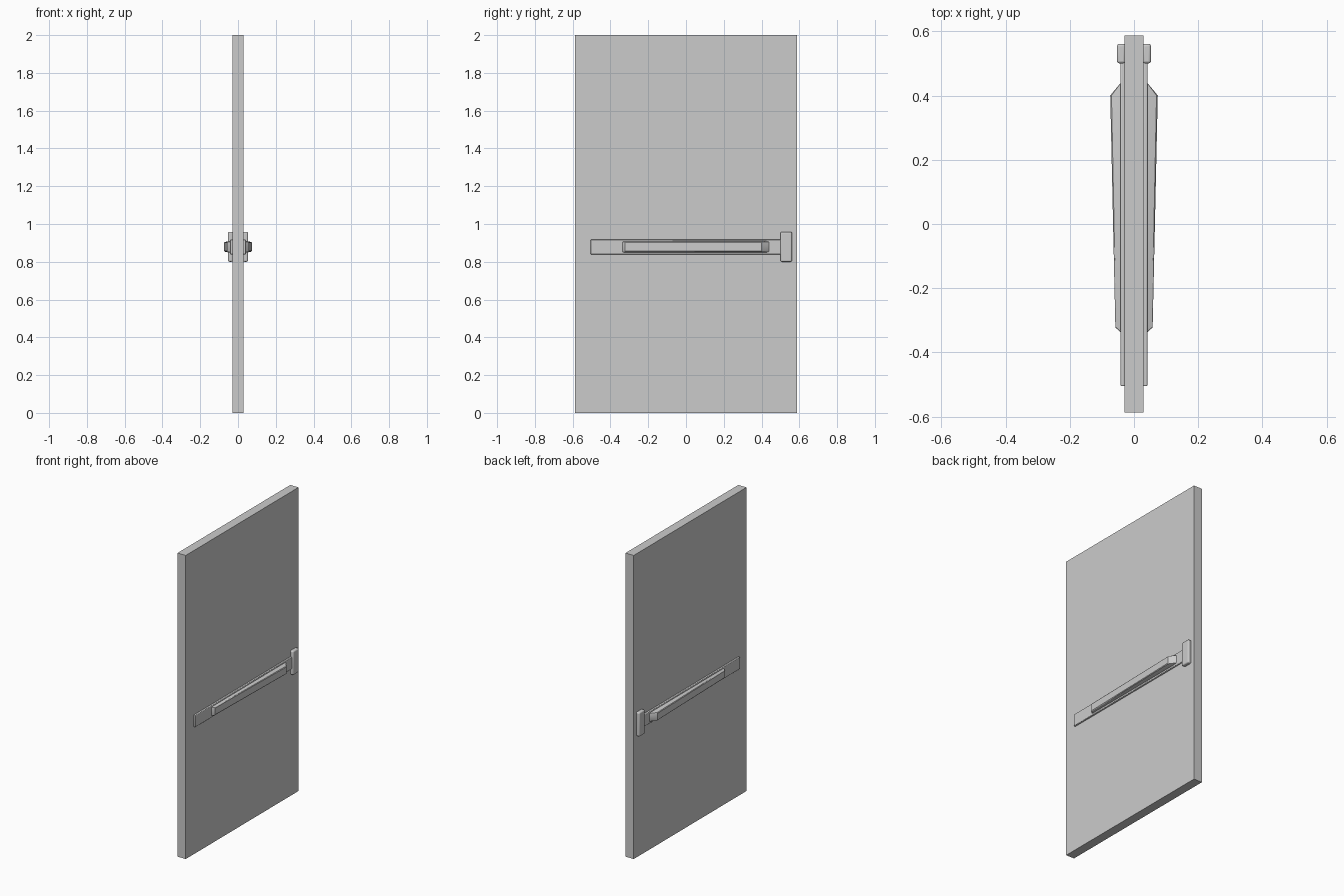
import bpy, bmesh

if "Cube" in bpy.data.objects:
    bpy.data.objects.remove(bpy.data.objects["Cube"])

def finish(name, bm, bevel=0.0, segments=3, mirror=True):
    bmesh.ops.recalc_face_normals(bm, faces=bm.faces)
    me = bpy.data.meshes.new(name)
    bm.to_mesh(me)
    bm.free()
    ob = bpy.data.objects.new(name, me)
    bpy.context.collection.objects.link(ob)
    if bevel:
        b = ob.modifiers.new("Bevel", 'BEVEL')
        b.width, b.segments = bevel, segments
        b.limit_method = 'ANGLE'
    if mirror:
        ob.modifiers.new("Mirror", 'MIRROR').use_mirror_merge = False
        bpy.ops.object.select_all(action='DESELECT')
        ob.select_set(True)
        bpy.context.view_layer.objects.active = ob
        bpy.ops.object.shade_smooth_by_angle(angle=0.6)
    return ob

def box(name, x, y, z, **kw):
    bm = bmesh.new()
    bmesh.ops.create_cube(bm, size=1)
    for v in bm.verts:
        v.co = [(r[0] + r[1]) / 2 + c * (r[1] - r[0]) for c, r in zip(v.co, (x, y, z))]
    return finish(name, bm, **kw)

def bar(name, stations, section, zc):
    # sweep a half-section along y; each station is (y, outer x)
    bm = bmesh.new()
    rings = []
    for y, x1 in stations:
        rings.append([bm.verts.new((0.034 + (x1 - 0.034) * f, y, zc + h)) for f, h in section])
    n = len(section)
    for a, b in zip(rings, rings[1:]):
        for i in range(n):
            j = (i + 1) % n
            bm.faces.new((a[i], a[j], b[j], b[i]))
    bm.faces.new(rings[0])
    bm.faces.new(rings[-1])
    return finish(name, bm)

# door leaf
box("door_panel", (-0.03, 0.03), (-0.587, 0.587), (0, 2), mirror=False)

# mounting rail on both faces
box("mounting_rail", (0.028, 0.042), (-0.505, 0.505), (0.839, 0.918), bevel=0.004)

# latch housing at the closing edge
box("latch_housing", (0.026, 0.053), (0.5, 0.561), (0.8, 0.958), bevel=0.008, segments=4)

# tapered push bar with chamfered long edges
section = [(0, -0.031), (0.5, -0.029), (0.9, -0.026), (1, -0.022),
           (1, 0.022), (0.9, 0.026), (0.5, 0.029), (0, 0.031)]
bar("push_bar", [(-0.338, 0.041), (-0.322, 0.058), (0.4, 0.074), (0.44, 0.041)], section, 0.879)
